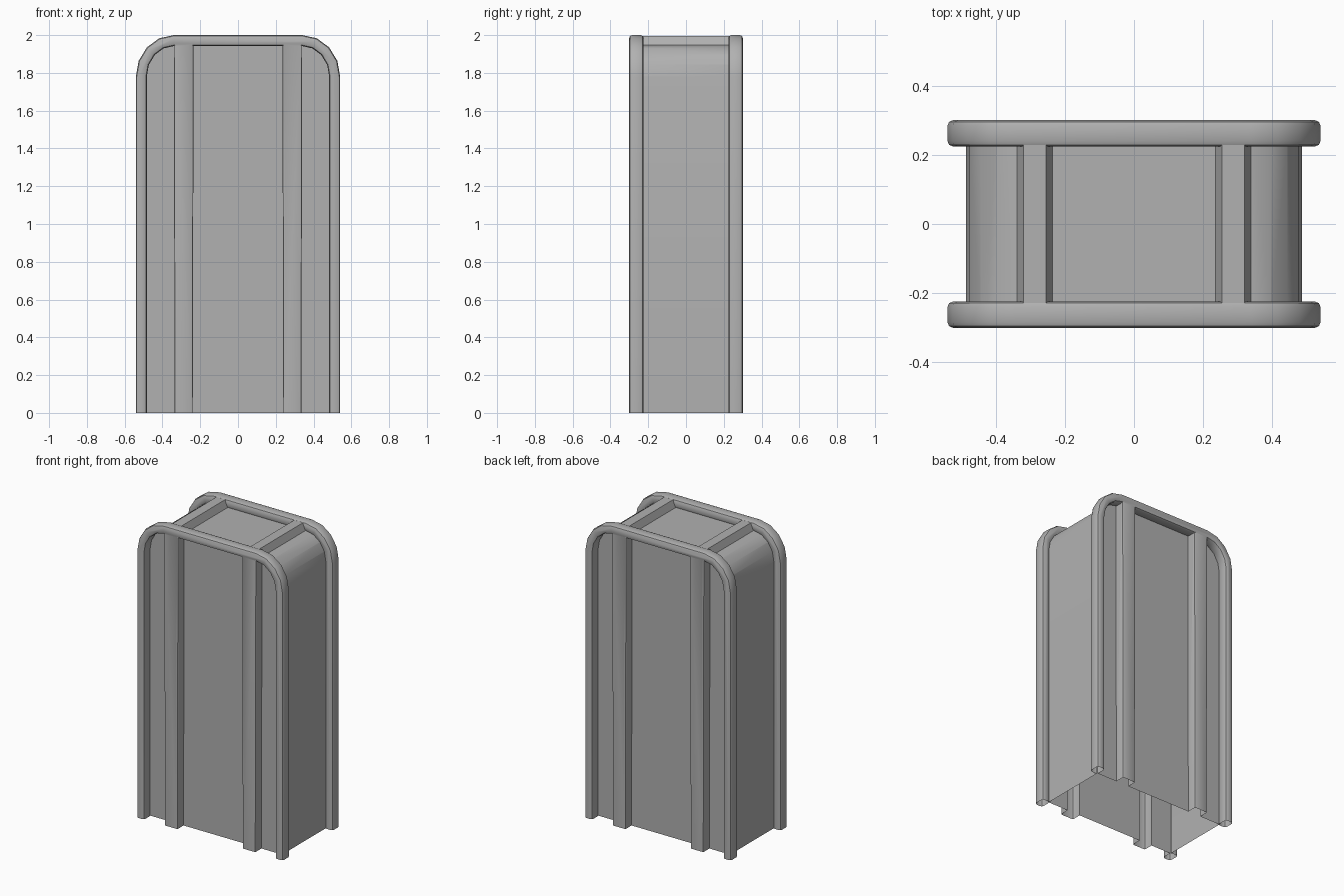
import bpy, bmesh, math

if "Cube" in bpy.data.objects:
    bpy.data.objects.remove(bpy.data.objects["Cube"])

BASE = -0.1  # parts run below ground, then get trimmed open at z = 0


def arch(half_w, top, cx=0.34, cz=1.78, segs=4):
    """Arch outline (x, z) from bottom right over the top to bottom left."""
    right = [(half_w, BASE)]
    for i in range(segs + 1):
        a = math.pi / 2 * i / segs
        right.append((cx + (half_w - cx) * math.cos(a), cz + (top - cz) * math.sin(a)))
    return right + [(-x, z) for x, z in reversed(right)]


def extrude(name, outline, y0, y1, bevel=0):
    """Extrude an (x, z) outline along y, optionally bevelling its end edges."""
    bm = bmesh.new()
    face = bm.faces.new([bm.verts.new((x, y0, z)) for x, z in outline])
    ext = bmesh.ops.extrude_face_region(bm, geom=[face])
    verts = [g for g in ext["geom"] if isinstance(g, bmesh.types.BMVert)]
    bmesh.ops.translate(bm, verts=verts, vec=(0, y1 - y0, 0))
    bmesh.ops.recalc_face_normals(bm, faces=bm.faces)
    if bevel:
        hard = [e for e in bm.edges if e.calc_face_angle(0) > math.radians(70)]
        bmesh.ops.bevel(bm, geom=hard, offset=bevel, segments=2, profile=0.5, affect='EDGES')
    mesh = bpy.data.meshes.new(name)
    bm.to_mesh(mesh)
    bm.free()
    obj = bpy.data.objects.new(name, mesh)
    bpy.context.collection.objects.link(obj)
    return obj


# Recessed inner body
shell = extrude("ribbed_shell", arch(0.488, 1.948), -0.232, 0.232)

# Raised rims around the front and back
band = arch(0.541, 2.0) + arch(0.483, 1.942)[::-1]
parts = [extrude("front_rim", band, -0.301, -0.225, 0.016),
         extrude("back_rim", band, 0.225, 0.301, 0.016)]

# Ribs wrapping over front, top and back, blending into the rims
rib = [(0.24, BASE), (0.235, 1.946), (0.255, 1.995),
       (0.32, 1.995), (0.34, 1.946), (0.335, BASE)]
for side, name in ((1, "right_rib"), (-1, "left_rib")):
    parts.append(extrude(name, [(x * side, z) for x, z in rib], -0.2965, 0.2965, 0.008))

# Fuse the parts into one skin
for p in parts:
    mod = shell.modifiers.new(p.name, 'BOOLEAN')
    mod.operation = 'UNION'
    mod.solver = 'EXACT'
    mod.object = p
deps = bpy.context.evaluated_depsgraph_get()
mesh = bpy.data.meshes.new_from_object(shell.evaluated_get(deps))
shell.modifiers.clear()
shell.data = mesh
for p in parts:
    bpy.data.objects.remove(p)

# Trim the hollow open bottom
bm = bmesh.new()
bm.from_mesh(mesh)
bmesh.ops.bisect_plane(bm, geom=bm.verts[:] + bm.edges[:] + bm.faces[:],
                       plane_co=(0, 0, 0), plane_no=(0, 0, 1), clear_inner=True)
bm.to_mesh(mesh)
bm.free()

# Darker grey finish
grey = bpy.data.materials.new("dark_grey")
grey.diffuse_color = (0.44, 0.44, 0.44, 1)
grey.use_nodes = True
grey.node_tree.nodes["Principled BSDF"].inputs["Base Color"].default_value = grey.diffuse_color
mesh.materials.clear()
mesh.materials.append(grey)
for poly in mesh.polygons:
    poly.material_index = 0

bpy.context.view_layer.objects.active = shell
shell.select_set(True)
bpy.ops.object.shade_smooth_by_angle(angle=math.radians(32))
